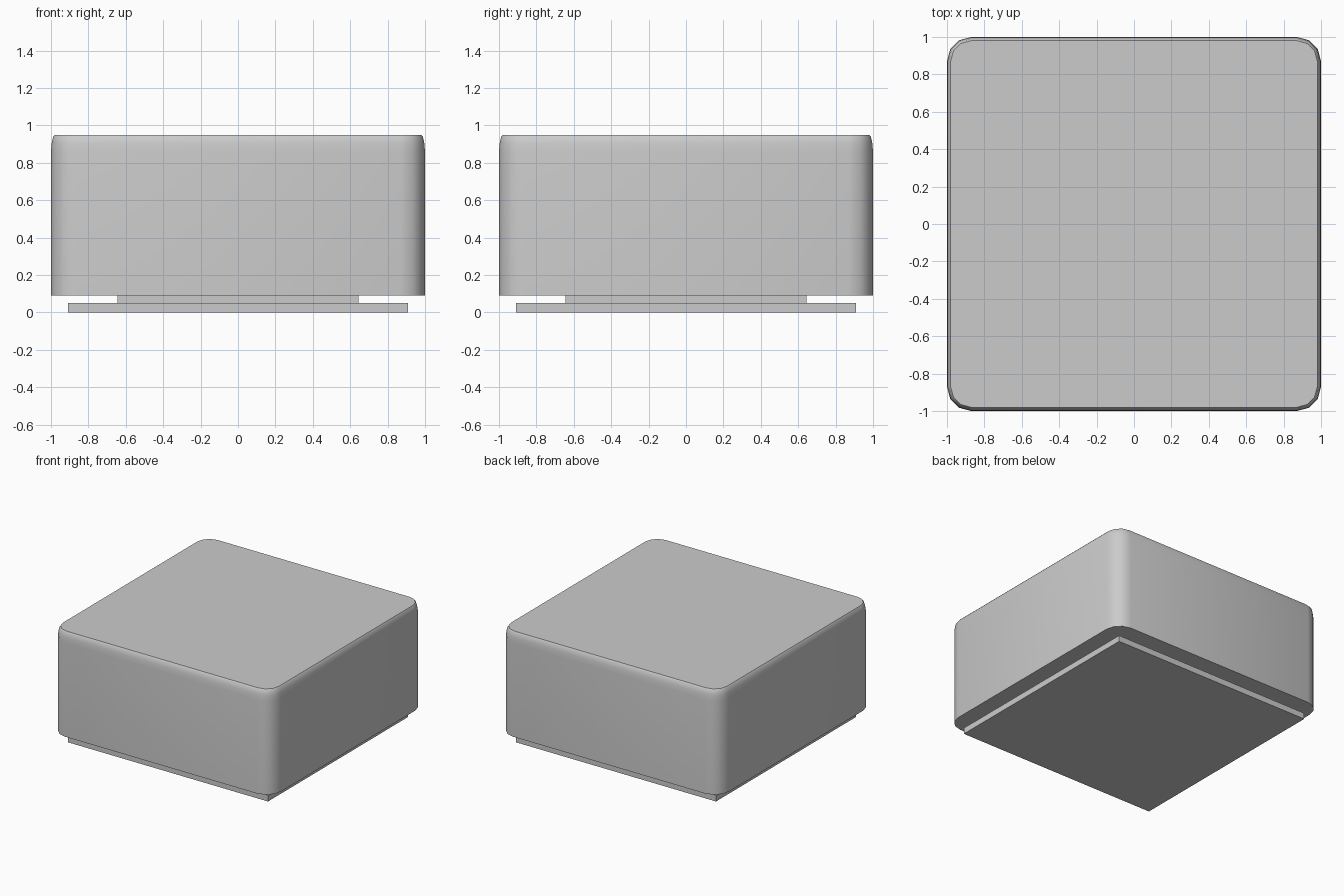
import bpy, bmesh, math

if "Cube" in bpy.data.objects:
    bpy.data.objects.remove(bpy.data.objects["Cube"])


def rounded_ring(bm, half, radius, z, steps=3):
    """Ring of vertices around a rounded square."""
    c = half - radius
    ring = []
    for q, (sx, sy) in enumerate([(1, 1), (-1, 1), (-1, -1), (1, -1)]):
        for i in range(steps + 1):
            a = math.radians(90 * (q + i / steps))
            ring.append(bm.verts.new((sx * c + radius * math.cos(a),
                                      sy * c + radius * math.sin(a), z)))
    return ring


def block(name, half, z0, z1):
    bpy.ops.mesh.primitive_cube_add(size=1, location=(0, 0, (z0 + z1) / 2))
    ob = bpy.context.object
    ob.name = name
    ob.scale = (2 * half, 2 * half, z1 - z0)
    return ob


# Base plate and recessed plinth
block("base_plate", 0.91, 0.0, 0.05)
block("plinth", 0.645, 0.05, 0.09)

# Main body: rounded square with a softly rolled top edge
profile = [(0.0, 0.09), (0.0, 0.86), (0.004, 0.905), (0.011, 0.938), (0.02, 0.95)]
bm = bmesh.new()
rings = [rounded_ring(bm, 1 - d, 0.13 - d, z) for d, z in profile]
n = len(rings[0])
for lo, hi in zip(rings, rings[1:]):
    for i in range(n):
        j = (i + 1) % n
        bm.faces.new((lo[i], lo[j], hi[j], hi[i]))
bm.faces.new(rings[0][::-1])
bm.faces.new(rings[-1])
mesh = bpy.data.meshes.new("body")
bm.to_mesh(mesh)
bm.free()
body = bpy.data.objects.new("body", mesh)
bpy.context.collection.objects.link(body)

# Smooth corners, crisp top and bottom rims
bpy.ops.object.select_all(action='DESELECT')
body.select_set(True)
bpy.context.view_layer.objects.active = body
bpy.ops.object.shade_smooth_by_angle(angle=math.radians(36))
